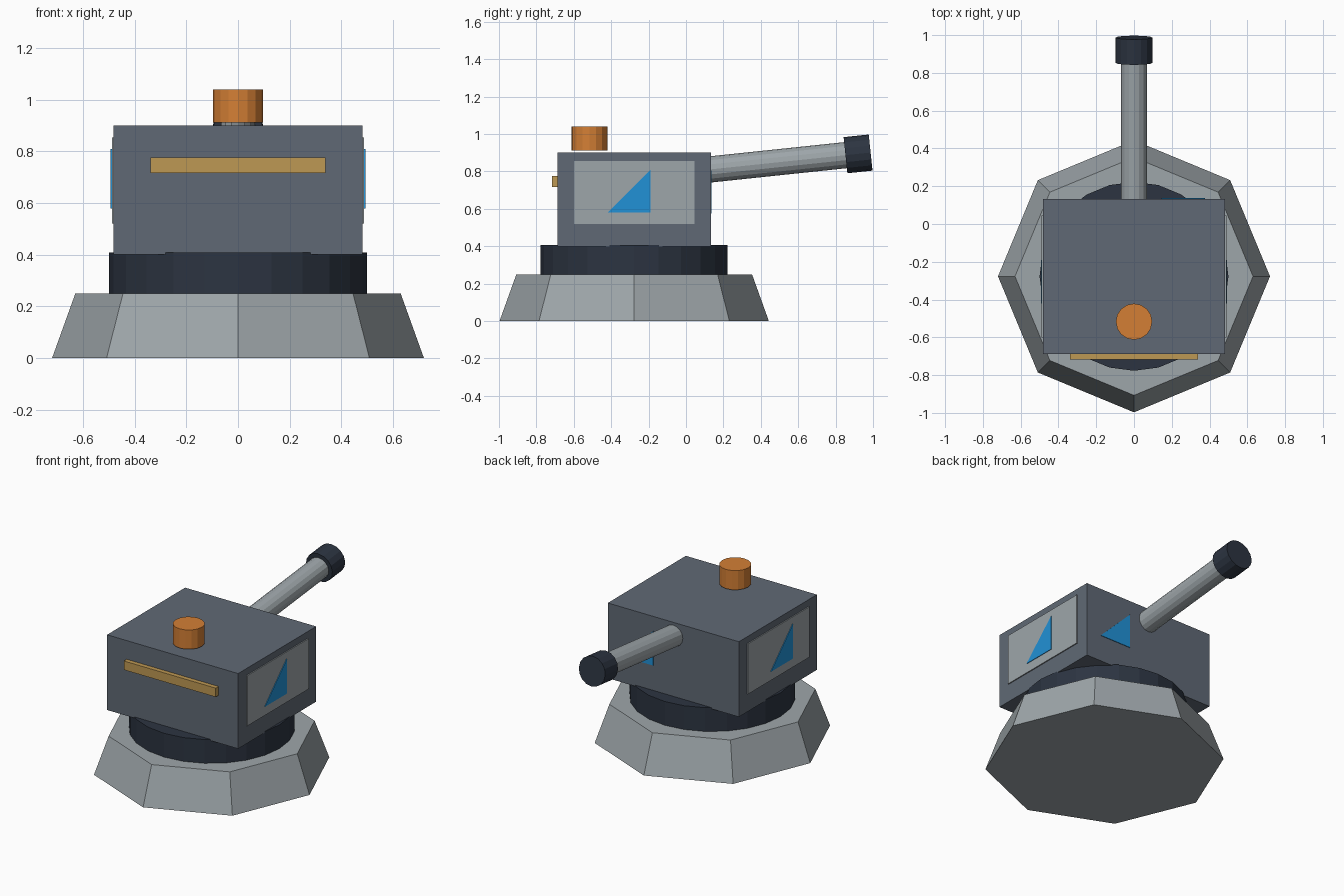
import bpy
import bmesh
from math import pi, radians, cos, sin
from mathutils import Matrix, Vector

cube = bpy.data.objects.get("Cube")
if cube:
    bpy.data.objects.remove(cube, do_unlink=True)


def material(name, hex_code):
    def linear(c):
        return c / 12.92 if c <= 0.04045 else ((c + 0.055) / 1.055) ** 2.4
    rgb = [linear(int(hex_code[i:i + 2], 16) / 255) for i in (0, 2, 4)]
    mat = bpy.data.materials.new(name)
    mat.use_nodes = True
    mat.diffuse_color = (*rgb, 1)
    mat.node_tree.nodes["Principled BSDF"].inputs["Base Color"].default_value = (*rgb, 1)
    return mat


LIGHT = material("light grey", "9EA6AA")
SLATE = material("slate grey", "606975")
DARK = material("dark navy", "2C3441")
ORANGE = material("orange", "D47F35")
BRASS = material("brass", "BE9853")
BLUE = material("blue", "2191D6")


def finish(name, bm, mat):
    bmesh.ops.recalc_face_normals(bm, faces=bm.faces)
    mesh = bpy.data.meshes.new(name)
    bm.to_mesh(mesh)
    bm.free()
    mesh.materials.append(mat)
    obj = bpy.data.objects.new(name, mesh)
    bpy.context.collection.objects.link(obj)
    return obj


def box(name, low, high, mat):
    low, high = Vector(low), Vector(high)
    bm = bmesh.new()
    bmesh.ops.create_cube(bm, size=1, matrix=Matrix.Translation((low + high) / 2)
                          @ Matrix.Diagonal((*(high - low), 1)))
    return finish(name, bm, mat)


def drum(name, start, end, r1, r2, sides, mat):
    """Cylinder or frustum running from start to end."""
    start, end = Vector(start), Vector(end)
    axis = end - start
    bm = bmesh.new()
    bmesh.ops.create_cone(bm, cap_ends=True, segments=sides, radius1=r1, radius2=r2,
                          depth=axis.length,
                          matrix=Matrix.Translation((start + end) / 2)
                          @ Vector((0, 0, 1)).rotation_difference(axis).to_matrix().to_4x4())
    return finish(name, bm, mat)


def triangle_mark(name, origin, angle):
    """Thin right triangle; local x runs along the wall, local -y points outward."""
    half, thick = 0.115, 0.006
    bm = bmesh.new()
    corners = [(-half, 0, -half), (half, 0, -half), (half, 0, half)]
    face = bm.faces.new([bm.verts.new(c) for c in corners])
    solid = bmesh.ops.extrude_face_region(bm, geom=[face])
    bmesh.ops.translate(bm, vec=(0, -thick, 0),
                        verts=[g for g in solid["geom"] if isinstance(g, bmesh.types.BMVert)])
    bm.transform(Matrix.Translation(origin) @ Matrix.Rotation(angle, 4, 'Z'))
    return finish(name, bm, BLUE)


# Foundation and turning ring
CY = -0.277
drum("base", (0, CY, 0), (0, CY, 0.25), 0.72, 0.63, 8, LIGHT)
drum("turning_ring", (0, CY, 0.25), (0, CY, 0.408), 0.5, 0.5, 24, DARK)

# Housing with side panels and triangle marks
box("housing", (-0.482, -0.687, 0.4), (0.482, 0.133, 0.9), SLATE)
for side, sign in (("left", 1), ("right", -1)):
    xs = sorted((sign * 0.48, sign * 0.489))
    box(side + "_panel", (xs[0], -0.6, 0.52), (xs[1], 0.046, 0.855), LIGHT)
    triangle_mark(side + "_triangle", (sign * 0.487, -0.305, 0.695), sign * pi / 2)
triangle_mark("back_triangle", (0.26, 0.131, 0.69), pi)

# Front bar and roof knob
box("front_bar", (-0.338, -0.717, 0.717), (0.338, -0.68, 0.776), BRASS)
drum("roof_knob", (0, -0.517, 0.912), (0, -0.517, 1.04), 0.096, 0.096, 16, ORANGE)

# Raised barrel and muzzle
muzzle_end = Vector((0, 0.987, 0.901))
direction = Vector((0, cos(radians(6)), sin(radians(6))))
muzzle_start = muzzle_end - direction * 0.135
drum("barrel", muzzle_end - direction * 0.95, muzzle_start + direction * 0.05,
     0.07, 0.07, 16, LIGHT)
drum("muzzle", muzzle_start, muzzle_end, 0.097, 0.097, 16, DARK)
